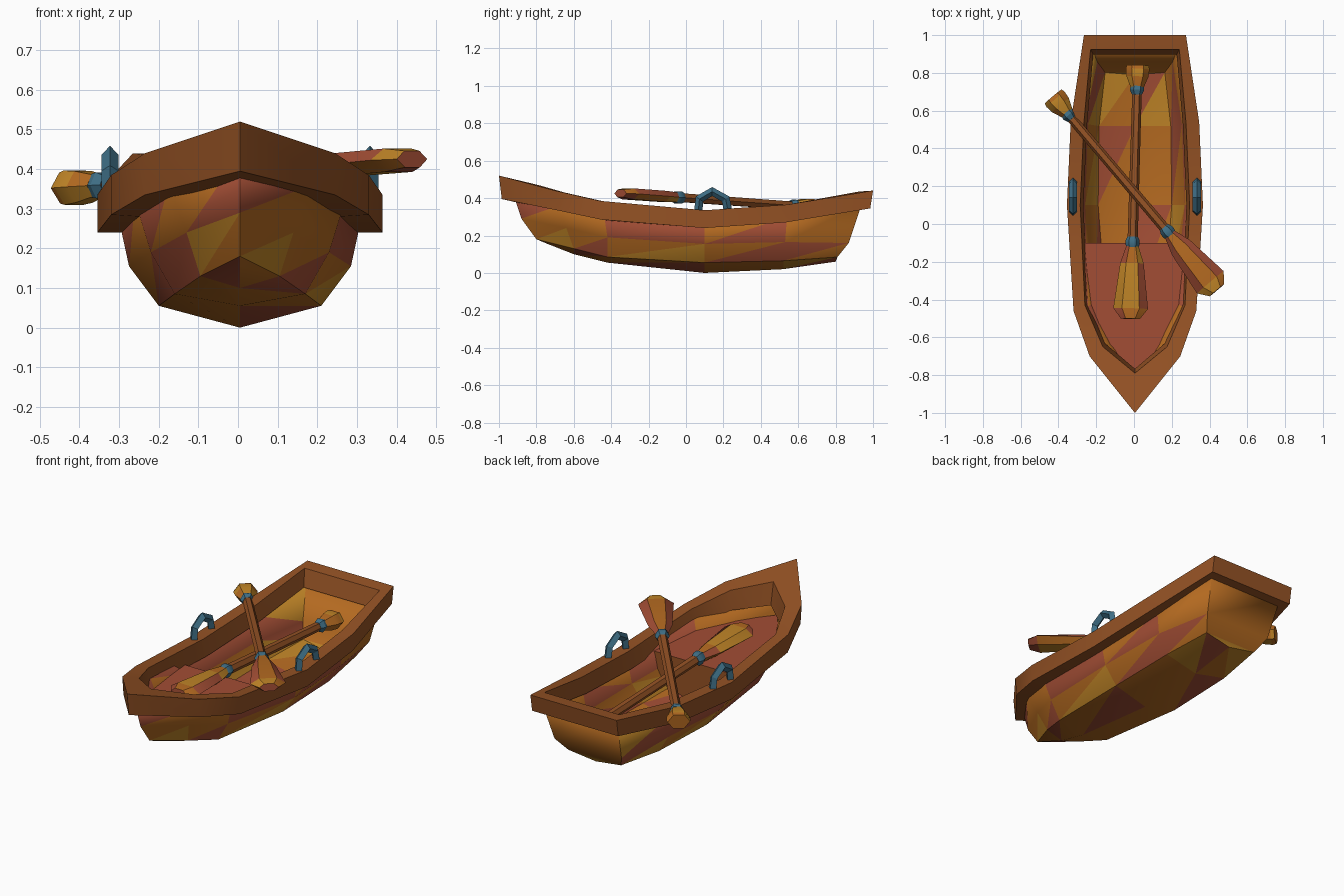
import bpy, bmesh, math, random
from mathutils import Vector, Matrix

if "Cube" in bpy.data.objects:
    bpy.data.objects.remove(bpy.data.objects["Cube"])

random.seed(4)
CX = 0.005  # boat centre line


def mat(name, rgb):
    m = bpy.data.materials.new(name)
    m.diffuse_color = (*rgb, 1)
    m.use_nodes = True
    m.node_tree.nodes["Principled BSDF"].inputs["Base Color"].default_value = m.diffuse_color
    return m


BROWN = mat("dark_wood", (0.30, 0.085, 0.018))
ORANGE = mat("orange_wood", (0.46, 0.145, 0.015))
RED = mat("red_wood", (0.36, 0.075, 0.035))
YELLOW = mat("yellow_wood", (0.52, 0.23, 0.02))
BLUE = mat("blue_metal", (0.05, 0.16, 0.24))


def make(name, verts, faces, mats, angle=30):
    bm = bmesh.new()
    vs = [bm.verts.new(v) for v in verts]
    for f in faces:
        bm.faces.new([vs[i] for i in f])
    bmesh.ops.remove_doubles(bm, verts=bm.verts[:], dist=0.0005)
    bmesh.ops.recalc_face_normals(bm, faces=bm.faces[:])
    for f in bm.faces:
        f.material_index = random.randrange(len(mats))
    me = bpy.data.meshes.new(name)
    bm.to_mesh(me)
    bm.free()
    for m in mats:
        me.materials.append(m)
    ob = bpy.data.objects.new(name, me)
    bpy.context.collection.objects.link(ob)
    bpy.ops.object.select_all(action='DESELECT')
    ob.select_set(True)
    bpy.context.view_layer.objects.active = ob
    bpy.ops.object.shade_smooth_by_angle(angle=math.radians(angle))
    return ob


def loft(name, rings, mats, closed=False):
    """Skin a list of equal rings, capped or closed into a loop."""
    n, k = len(rings[0]), len(rings)
    faces = []
    for r in range(k if closed else k - 1):
        a, b = r * n, (r + 1) % k * n
        faces += [(a + i, a + (i + 1) % n, b + (i + 1) % n, b + i) for i in range(n)]
    if not closed:
        faces += [tuple(range(n)), tuple(range((k - 1) * n, k * n))]
    return make(name, [v for r in rings for v in r], faces, mats)


# Hull: bow to stern lines for sheer, mid strake, chine and keel
sheer = [(0, -.93, .44), (.18, -.68, .36), (.265, -.44, .32), (.305, .1, .27), (.285, .54, .30), (.235, .94, .37)]
mid = [(0, -.88, .29), (.135, -.64, .24), (.225, -.42, .19), (.28, .1, .155), (.265, .53, .165), (.21, .87, .16)]
chine = [(0, -.80, .18), (.10, -.60, .13), (.165, -.42, .085), (.205, .1, .055), (.20, .52, .065), (.165, .81, .085)]
keel = [(0, -.74, .155), (0, -.60, .10), (0, -.42, .055), (0, .1, 0), (0, .52, .02), (0, .80, .06)]
verts = []
for s, m, c, k in zip(sheer, mid, chine, keel):
    verts += [(CX - x, y, z) for x, y, z in (s, m, c)]
    verts += [(CX + x, y, z) for x, y, z in (k, c, m, s)]
faces = []
for r in range(5):
    for i in range(6):
        a = r * 7 + i
        t = [(a, a + 1, a + 8), (a, a + 8, a + 7)]
        # triangles give the patchwork colours; bow points coincide on the stem
        faces += t
faces += [(35, 36, 40, 41), (36, 37, 39, 40), (37, 38, 39)]  # transom
hull = make("hull", verts, faces, [ORANGE, RED, ORANGE, YELLOW, RED])
sol = hull.modifiers.new("thickness", 'SOLIDIFY')
sol.thickness = 0.018
sol.offset = -1

# Gunwale rail: outer x, y, z, inner x, y, z, depth
rail = [(0, -1, .52, 0, -.79, .47, .125), (.24, -.70, .44, .17, -.65, .43, .105),
        (.325, -.46, .385, .265, -.43, .38, .10), (.36, .1, .335, .29, .1, .335, .095),
        (.34, .54, .365, .27, .54, .365, .095), (.27, 1, .44, .235, .925, .435, .095)]
rings = []
for side, rows in ((1, rail), (-1, rail[:0:-1])):
    for xo, yo, zo, xi, yi, zi, d in rows:
        o, i = Vector((CX + side * xo, yo, zo)), Vector((CX + side * xi, yi, zi))
        low = Vector((CX + side * xi * .94, yi * .97, zi - d))
        rings.append([o, o + Vector((0, -.015 * yo, -d)), low, i])
loft("gunwale_rail", rings, [BROWN], closed=True)

# Bow deck and the bulkhead under its rear edge
half = [(.275, -.1), (.24, -.43), (.135, -.65)]
deck = [(CX + x, y, .27) for x, y in half] + [(CX, -.82, .27)]
deck += [(CX - x, y, .27) for x, y in reversed(half)]
make("bow_deck", deck, [(0, 1, 2, 3, 4, 5, 6)], [RED])
drop = [(.275, .27), (.24, .165), (.18, .075)]
wall = [(CX + x, -.1, z) for x, z in drop] + [(CX, -.1, .035)]
wall += [(CX - x, -.1, z) for x, z in reversed(drop)]
make("bow_bulkhead", wall, [(0, 1, 2, 3, 4, 5, 6)], [BROWN])

# Oarlocks: angular arches with a square section
arch = [(.065, .325), (.072, .395), (.14, .435), (.212, .395), (.225, .33)]
for label, side in (("left", -1), ("right", 1)):
    rings = []
    for y, z in arch:
        n = Vector((0, y - .14, z - .345)).normalized() * .024
        p = Vector((CX + side * .328, y, z))
        e = Vector((.022, 0, 0))
        rings.append([p + n, p + e, p - n, p - e])
    loft(label + "_oarlock", rings, [BLUE])

# Oars: distance along, half width, half thickness
PARTS = {
    "grip": ([(0, .058, .045), (.02, .063, .05), (.06, .058, .046), (.115, .036, .032)], [ORANGE, YELLOW]),
    "upper_collar": ([(.11, .034, .034), (.13, .038, .038), (.155, .027, .027)], [BLUE]),
    "shaft": ([(.14, .025, .025), (.93, .027, .027)], [BROWN]),
    "lower_collar": ([(.91, .028, .028), (.928, .037, .037), (.952, .037, .037), (.97, .028, .028)], [BLUE]),
    "blade": ([(.96, .033, .03), (1.05, .062, .034), (1.29, .092, .034), (1.345, .05, .024)],
              [ORANGE, RED, YELLOW]),
}


def oar(label, start, end, roll):
    start, end = Vector(start), Vector(end)
    axis = (end - start).normalized()
    wide = axis.cross(Vector((0, 0, 1))).normalized()
    wide = Matrix.Rotation(math.radians(roll), 3, axis) @ wide
    thick = wide.cross(axis)
    for part, (stations, mats) in PARTS.items():
        rings = [[start + axis * t + wide * w * math.cos(a) + thick * h * math.sin(a)
                  for a in (math.tau * i / 6 for i in range(6))] for t, w, h in stations]
        loft(f"{label}_oar_{part}", rings, mats)


oar("inner", (.02, .84, .25), (-.02, -.52, .33), 0)
oar("crossed", (-.428, .675, .352), (.435, -.345, .425), 0)
